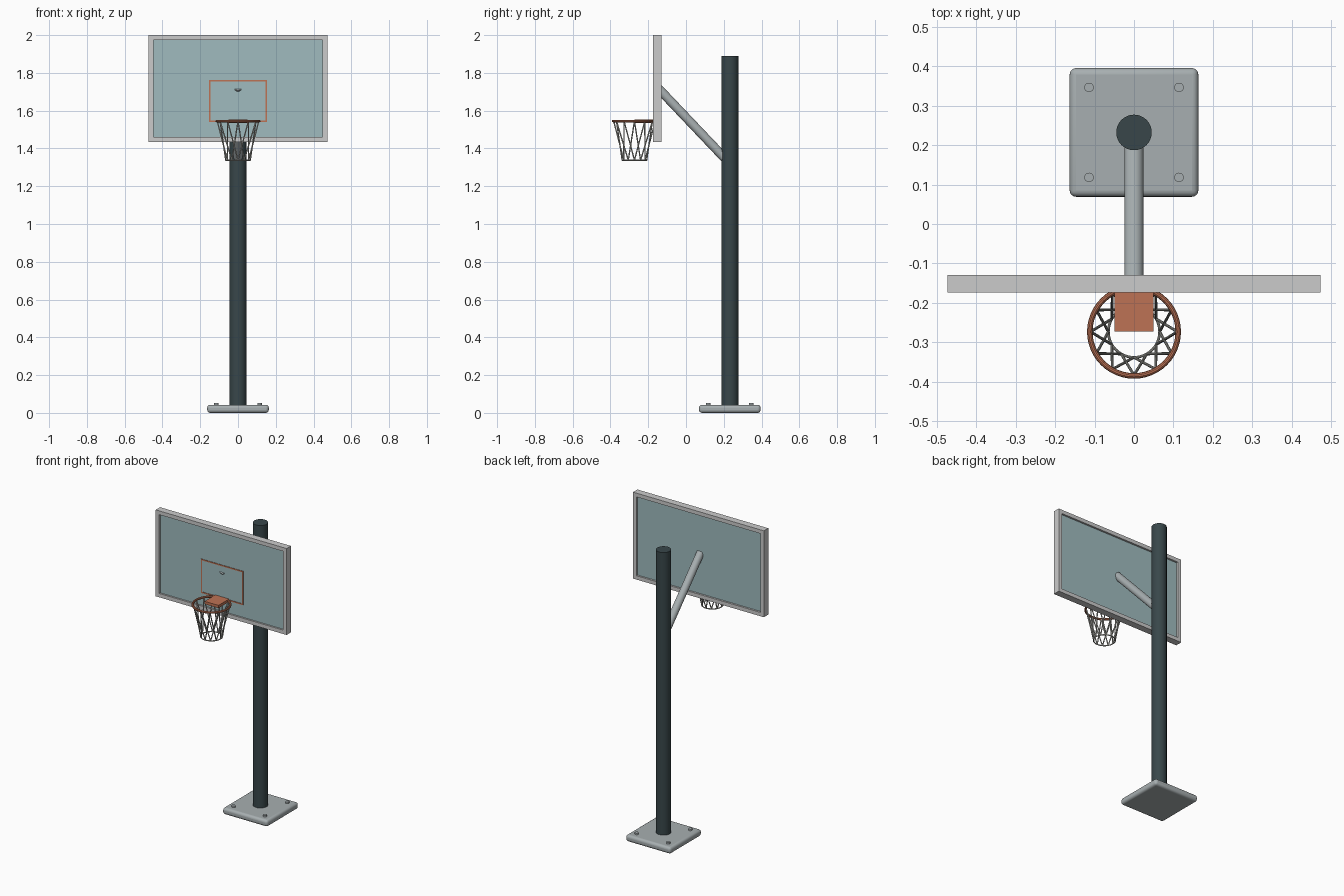
import bpy
from math import cos, sin, pi, radians
from mathutils import Vector

if "Cube" in bpy.data.objects:
    bpy.data.objects.remove(bpy.data.objects["Cube"])


def material(name, rgb):
    m = bpy.data.materials.new(name)
    m.diffuse_color = (*rgb, 1)
    m.use_nodes = True
    m.node_tree.nodes["Principled BSDF"].inputs["Base Color"].default_value = m.diffuse_color
    return m


STEEL = material("steel", (0.39, 0.43, 0.44))
DARK = material("dark_paint", (0.04, 0.062, 0.068))
GLASS = material("glass", (0.35, 0.50, 0.52))
ORANGE = material("orange_paint", (0.51, 0.17, 0.09))
CORD = material("net_cord", (0.48, 0.48, 0.44))


def finish(name, mat=None, smooth=False):
    ob = bpy.context.object
    ob.name = name
    if mat:
        ob.data.materials.append(mat)
    if smooth:
        bpy.ops.object.shade_smooth_by_angle(angle=radians(35))
    return ob


def box(name, lo, hi, mat=None):
    lo, hi = Vector(lo), Vector(hi)
    bpy.ops.mesh.primitive_cube_add(size=1, location=(lo + hi) / 2)
    bpy.context.object.scale = hi - lo
    bpy.ops.object.transform_apply(location=False, rotation=False)
    return finish(name, mat)


def rod(name, a, b, r, mat, sides=32):
    a, b = Vector(a), Vector(b)
    d = b - a
    bpy.ops.mesh.primitive_cylinder_add(
        vertices=sides, radius=r, depth=d.length, location=(a + b) / 2,
        rotation=d.to_track_quat('Z', 'Y').to_euler())
    return finish(name, mat, True)


def ring(name, loc, major, minor, mat):
    bpy.ops.mesh.primitive_torus_add(
        location=loc, major_radius=major, minor_radius=minor,
        major_segments=48, minor_segments=10)
    return finish(name, mat, True)


def rect_frame(name, half_w, z0, z1, t, y0, y1, mat=None):
    """Rectangular ring in the xz plane, bar width t."""
    loops = []
    for inset, y in ((0, y0), (0, y1), (t, y1), (t, y0)):
        x, lo, hi = half_w - inset, z0 + inset, z1 - inset
        loops.append([(-x, y, lo), (x, y, lo), (x, y, hi), (-x, y, hi)])
    verts = [v for loop in loops for v in loop]
    faces = [(i * 4 + j, i * 4 + (j + 1) % 4,
              (i + 1) % 4 * 4 + (j + 1) % 4, (i + 1) % 4 * 4 + j)
             for i in range(4) for j in range(4)]
    me = bpy.data.meshes.new(name)
    me.from_pydata(verts, [], faces)
    me.flip_normals()
    ob = bpy.data.objects.new(name, me)
    bpy.context.collection.objects.link(ob)
    if mat:
        me.materials.append(mat)
    return ob


POLE_Y = 0.232
RIM = Vector((0, -0.273, 1.545))

# Base plate with rounded edges and four anchor bolts
base = box("base_plate", (-0.163, POLE_Y - 0.163, 0), (0.163, POLE_Y + 0.163, 0.043), STEEL)
bev = base.modifiers.new("round", 'BEVEL')
bev.width, bev.segments = 0.016, 4
bpy.context.view_layer.objects.active = base
bpy.ops.object.shade_smooth_by_angle(angle=radians(35))
for sx in (-1, 1):
    for sy in (-1, 1):
        x, y = sx * 0.114, POLE_Y + sy * 0.114
        rod("anchor_bolt", (x, y, 0.03), (x, y, 0.053), 0.012, STEEL, 16)

# Pole and slanted support arm
rod("pole", (0, POLE_Y, 0.03), (0, POLE_Y, 1.89), 0.045, DARK, 48)
rod("support_arm", (0, POLE_Y, 1.32), (0, -0.152, 1.724), 0.024, STEEL)

# Backboard: frame, panel and shooting target
rect_frame("backboard_frame", 0.473, 1.435, 2.0, 0.025, -0.174, -0.129)
box("backboard_panel", (-0.45, -0.163, 1.458), (0.45, -0.141, 1.977), GLASS)
rect_frame("target_square", 0.153, 1.54, 1.762, 0.008, -0.166, -0.160, ORANGE)

# Rim and its bracket
ring("rim", RIM, 0.112, 0.007, ORANGE)
box("rim_bracket", (-0.05, -0.273, 1.535), (0.05, -0.160, 1.553), ORANGE)

# Net: crossing cords from rim to a smaller bottom ring
for k in range(12):
    for s in (-1, 1):
        a, b = k * pi / 6, (k + s) * pi / 6
        top = RIM + Vector((0.11 * cos(a), 0.11 * sin(a), 0))
        low = RIM + Vector((0.065 * cos(b), 0.065 * sin(b), -0.207))
        rod("net_cord", top, low, 0.0035, CORD, 8)
ring("net_bottom_ring", RIM - Vector((0, 0, 0.207)), 0.065, 0.0035, CORD)
